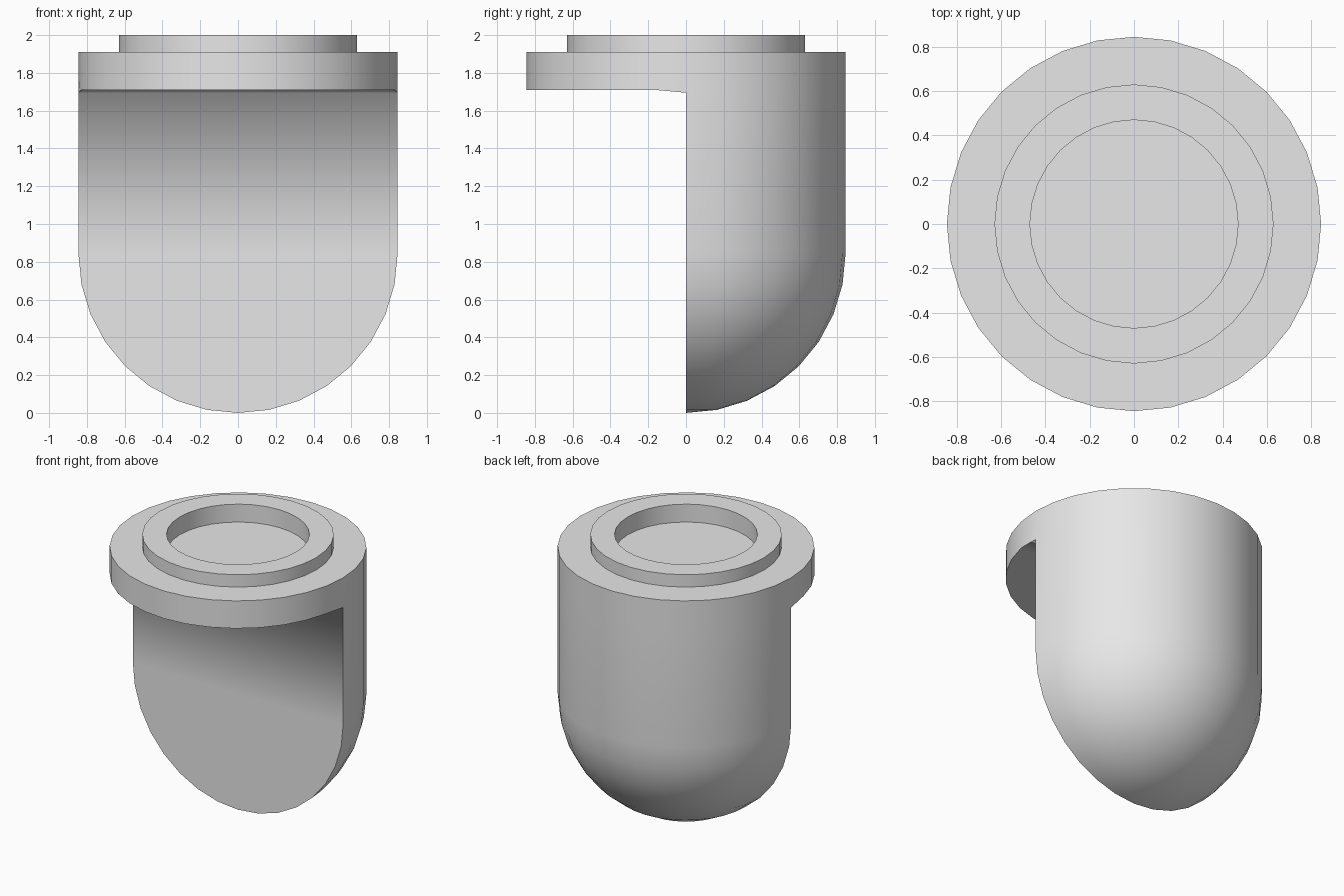
import bpy
import bmesh
from math import sin, cos, pi, radians

cube = bpy.data.objects.get("Cube")
if cube:
    bpy.data.objects.remove(cube, do_unlink=True)

SIDES = 32
R = 0.845              # outer radius, also the dome radius
FLANGE, TOP = 1.71, 1.91
CORNER_DROP = 0.015    # slight sag where the flange meets the flat wall

grey = bpy.data.materials.new("light_grey")
grey.use_nodes = True
colour = (0.8, 0.8, 0.8, 1)
grey.diffuse_color = colour
grey.node_tree.nodes["Principled BSDF"].inputs["Base Color"].default_value = colour


def lathe(bm, profile):
    """Revolve (radius, z) points about z, listed from bottom to top outside."""
    rings = []
    for r, z in profile:
        if r == 0:
            rings.append([bm.verts.new((0, 0, z))] * SIDES)
        else:
            rings.append([bm.verts.new((r * cos(2 * pi * i / SIDES),
                                        r * sin(2 * pi * i / SIDES), z))
                          for i in range(SIDES)])
    for low, high in zip(rings, rings[1:]):
        for i in range(SIDES):
            j = (i + 1) % SIDES
            corners = [low[i], low[j], high[j], high[i]]
            bm.faces.new(list(dict.fromkeys(corners)))
    return rings


def finish(bm, name):
    mesh = bpy.data.meshes.new(name)
    bm.to_mesh(mesh)
    bm.free()
    mesh.materials.append(grey)
    obj = bpy.data.objects.new(name, mesh)
    bpy.context.collection.objects.link(obj)
    bpy.ops.object.select_all(action='DESELECT')
    obj.select_set(True)
    bpy.context.view_layer.objects.active = obj
    bpy.ops.object.shade_smooth_by_angle(angle=radians(30))
    return obj


# Housing: round-bottomed cylinder with the front half cut away below the flange
half = SIDES // 2
steps = SIDES // 4
dome = [(R * sin(a), R - R * cos(a))
        for a in (pi / 2 * k / steps for k in range(steps + 1))]
dome[0] = (0, 0)
bm = bmesh.new()
rings = lathe(bm, dome + [(R, FLANGE), (R, TOP), (0.63, TOP)])
front = [f for f in bm.faces
         if f.calc_center_median().y < 0 and f.calc_center_median().z < FLANGE]
bmesh.ops.delete(bm, geom=front, context='FACES')

# Flat wall: a half disc below a rectangle
rim = rings[steps + 1]
dome_rings = rings[1:steps + 1]
bm.faces.new([r[half] for r in reversed(dome_rings)] + [rings[0][0]]
             + [r[0] for r in dome_rings])
right, left = rim[half], rim[0]
bm.faces.new([right, rings[steps][half], rings[steps][0], left])

# Flange underside: flat plate and a strip sagging into the corner
bm.faces.new([left, right, rim[half + 1], rim[-1]])
bm.faces.new(list(reversed(rim[half + 1:])))
left.co.z -= CORNER_DROP
right.co.z -= CORNER_DROP
bmesh.ops.recalc_face_normals(bm, faces=bm.faces)
housing = finish(bm, "housing")

# Shading runs smoothly round the inner corner under the flange
mesh = housing.data
for edge in mesh.edges:
    a, b = (mesh.vertices[i].co for i in edge.vertices)
    if abs(a.x - b.x) > 1.9 * R and abs(a.z - FLANGE + CORNER_DROP) < 0.001:
        edge.use_edge_sharp = False

# Collar: raised ring around a shallow round recess
bm = bmesh.new()
lathe(bm, [(0.63, TOP), (0.63, 2), (0.47, 2), (0.47, 1.87), (0, 1.87)])
finish(bm, "collar")
